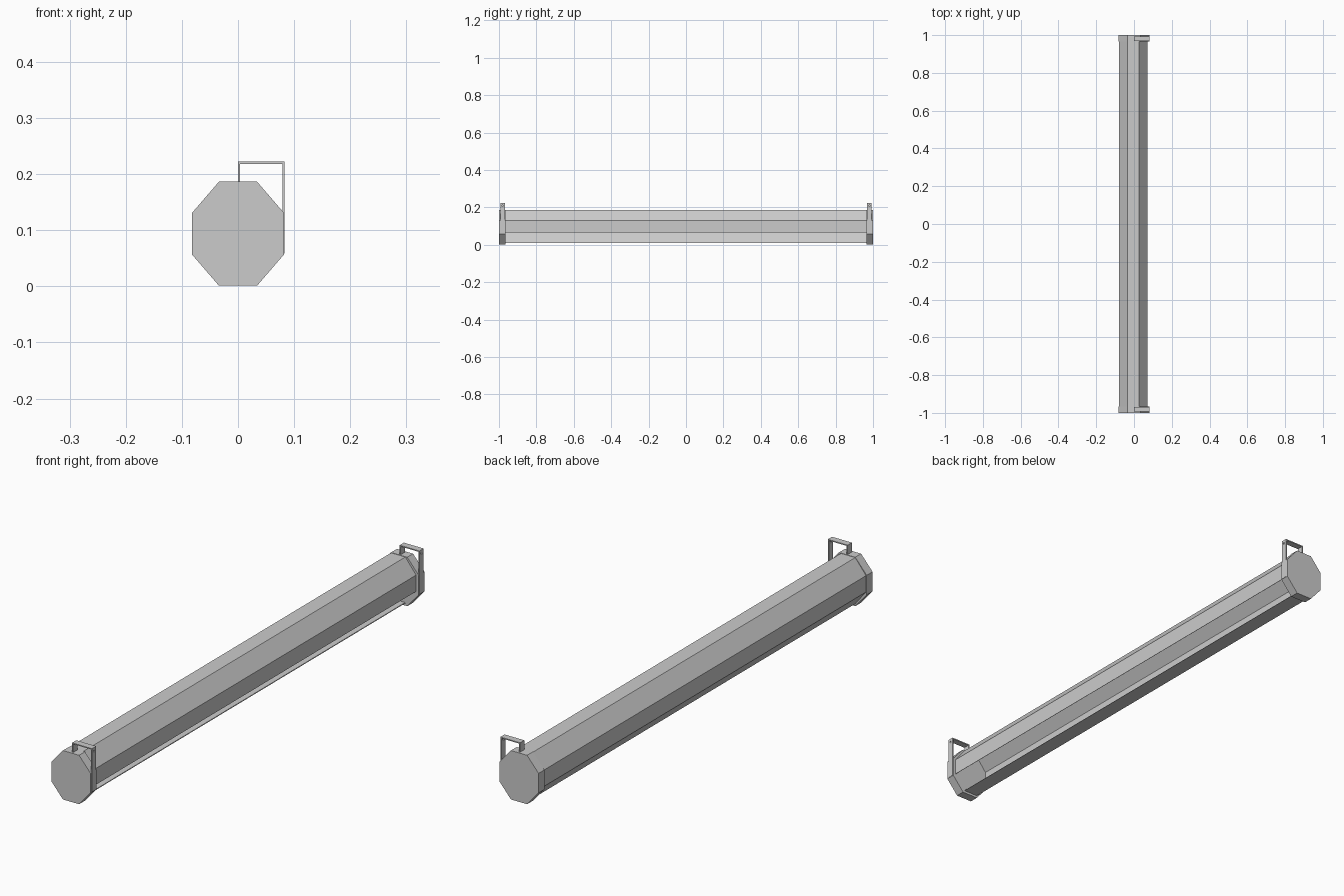
import bpy, math

if "Cube" in bpy.data.objects:
    bpy.data.objects.remove(bpy.data.objects["Cube"])


def mesh_object(name, verts, faces):
    mesh = bpy.data.meshes.new(name)
    mesh.from_pydata(verts, [], faces)
    mesh.update()
    obj = bpy.data.objects.new(name, mesh)
    bpy.context.collection.objects.link(obj)
    return obj


def octagon(cx, cz, hx, hz, ix, iz):
    """Octagon in xz, from the lower right corner clockwise to the right side's lower corner."""
    pts = [(ix, -hz), (-ix, -hz), (-hx, -iz), (-hx, iz),
           (-ix, hz), (ix, hz), (hx, iz), (hx, -iz)]
    return [(cx + x, cz + z) for x, z in pts]


def extrude(name, pts, y0, y1):
    """Closed prism from an xz profile listed clockwise as seen from the front."""
    n = len(pts)
    verts = [(x, y, z) for y in (y0, y1) for x, z in pts]
    faces = [tuple(range(n))[::-1], tuple(range(n, 2 * n))]
    for i in range(n):
        j = (i + 1) % n
        faces.append((i, j, n + j, n + i))
    return mesh_object(name, verts, faces)


# Screen housing: thin octagonal shell whose lower right side is left open
outer = octagon(-0.004, 0.0975, 0.075, 0.0875, 0.030, 0.031)
inner = octagon(-0.004, 0.0975, 0.0725, 0.085, 0.029, 0.030)
extrude("housing_shell", outer + inner[::-1], -0.967, 0.967)

# Octagonal end caps and the bent hanging brackets fixed to them
cap = octagon(0, 0.0937, 0.082, 0.0927, 0.034, 0.037)
t = 0.004
bracket = [(0.0, 0.184), (0.0, 0.222), (0.082 + 0.001, 0.222), (0.083, 0.058),
           (0.083 - t, 0.058), (0.083 - t, 0.222 - t), (t, 0.222 - t), (t, 0.184)]

for side, s in (("front", -1), ("back", 1)):
    y0, y1 = sorted((s * 0.965, s * 1.0))
    extrude(side + "_end_cap", cap, y0, y1)
    y0, y1 = sorted((s * 0.968, s * 0.993))
    hook = extrude(side + "_bracket", bracket, y0, y1)

    # Screw hole near the top of the long bracket leg
    bpy.ops.mesh.primitive_cylinder_add(vertices=12, radius=0.004, depth=0.03,
                                        location=(0.081, s * 0.9805, 0.208),
                                        rotation=(0, math.pi / 2, 0))
    cutter = bpy.context.object
    cutter.name = side + "_hole_cutter"
    mod = hook.modifiers.new("screw_hole", "BOOLEAN")
    mod.operation = "DIFFERENCE"
    mod.solver = "EXACT"
    mod.object = cutter
    bpy.context.view_layer.objects.active = hook
    bpy.ops.object.modifier_apply(modifier=mod.name)
    bpy.data.objects.remove(cutter)
